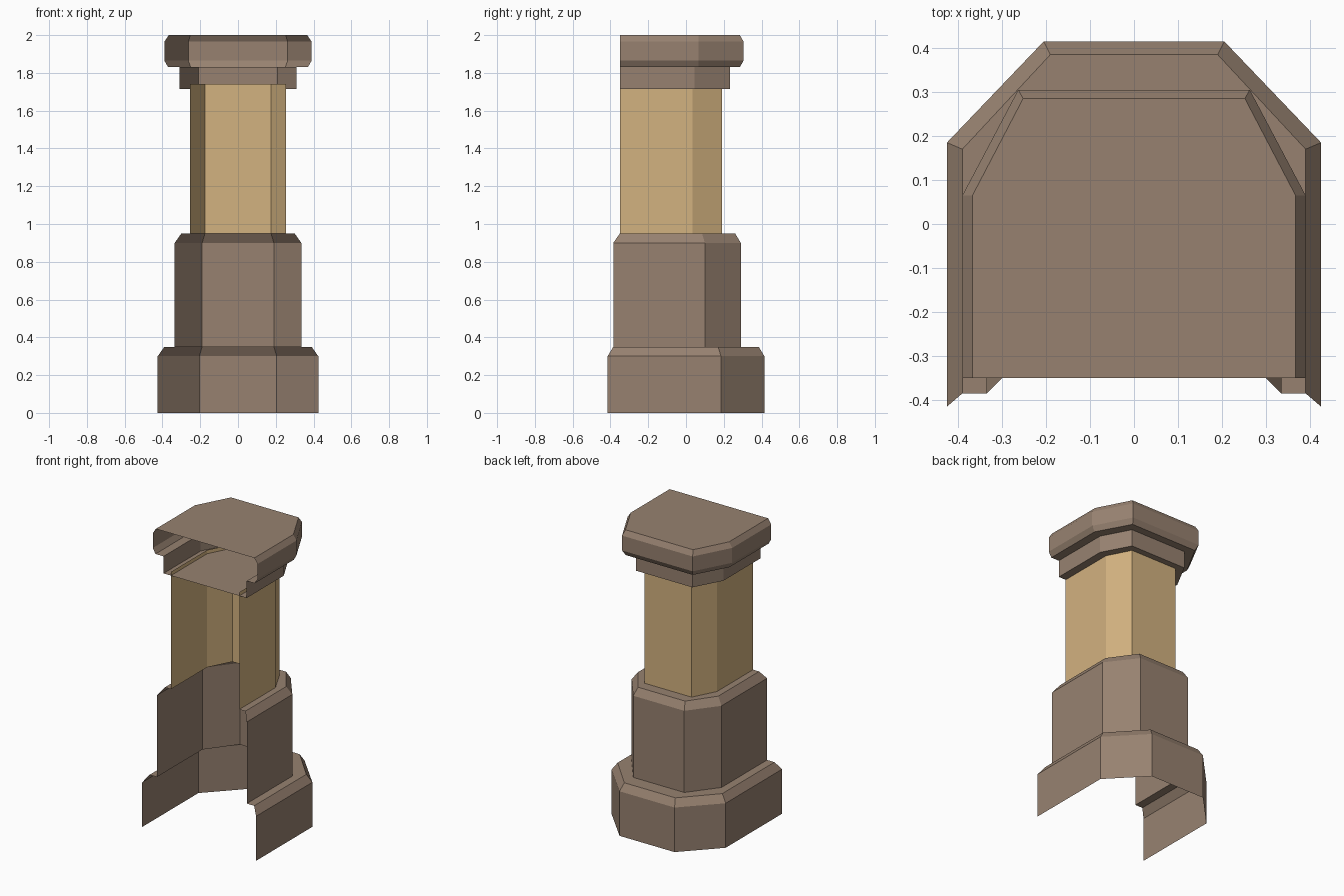
import bpy
import bmesh

cube = bpy.data.objects.get("Cube")
if cube:
    bpy.data.objects.remove(cube)


def make_material(name, color):
    mat = bpy.data.materials.new(name)
    mat.use_nodes = True
    mat.diffuse_color = color
    mat.node_tree.nodes["Principled BSDF"].inputs["Base Color"].default_value = color
    return mat


def shell(name, mat, rings, floor=False, lid=False):
    """Skin open-fronted rings: half width, front y, side-end y, back half width, back y, z."""
    bm = bmesh.new()
    loops = []
    for w, front, side, b, back, z in rings:
        half = [(w, front), (w, side), (b, back)]
        outline = half + [(-x, y) for x, y in reversed(half)]
        loops.append([bm.verts.new((x, y, z)) for x, y in outline])
    for low, high in zip(loops, loops[1:]):
        for i in range(len(low) - 1):
            bm.faces.new((low[i], low[i + 1], high[i + 1], high[i]))
    if floor:
        bm.faces.new(list(reversed(loops[0])))
    if lid:
        bm.faces.new(loops[-1])
    mesh = bpy.data.meshes.new(name)
    bm.to_mesh(mesh)
    bm.free()
    mesh.materials.append(mat)
    obj = bpy.data.objects.new(name, mesh)
    bpy.context.collection.objects.link(obj)
    return obj


brown = make_material("brown stone", (0.31, 0.222, 0.163, 1))
tan = make_material("tan stone", (0.65, 0.445, 0.214, 1))

# Wide foot with a chamfered rim and a ledge running in to the pedestal
shell("base", brown, [
    (0.425, -0.415, 0.185, 0.205, 0.415, 0),
    (0.425, -0.415, 0.185, 0.205, 0.415, 0.30),
    (0.39, -0.385, 0.17, 0.19, 0.385, 0.35),
    (0.335, -0.385, 0.10, 0.19, 0.29, 0.35),
])

# Middle block, chamfered and closed in to the shaft
shell("pedestal", brown, [
    (0.335, -0.385, 0.10, 0.19, 0.29, 0.35),
    (0.335, -0.385, 0.10, 0.19, 0.29, 0.90),
    (0.30, -0.35, 0.085, 0.175, 0.26, 0.95),
    (0.255, -0.35, 0.035, 0.175, 0.19, 0.95),
])

# Plain shaft, its top edge standing just inside the capital
shaft_outline = (0.255, -0.35, 0.035, 0.175, 0.19)
shell("shaft", tan, [shaft_outline + (z,) for z in (0.95, 1.74)])

# Neck and flared cap
shell("capital", brown, [
    (0.31, -0.35, 0.045, 0.21, 0.232, 1.715),
    (0.31, -0.35, 0.045, 0.21, 0.232, 1.83),
    (0.37, -0.35, 0.065, 0.25, 0.285, 1.83),
    (0.39, -0.35, 0.065, 0.263, 0.305, 1.865),
    (0.39, -0.35, 0.065, 0.263, 0.305, 1.965),
    (0.367, -0.35, 0.065, 0.252, 0.285, 2.0),
], floor=True, lid=True)
